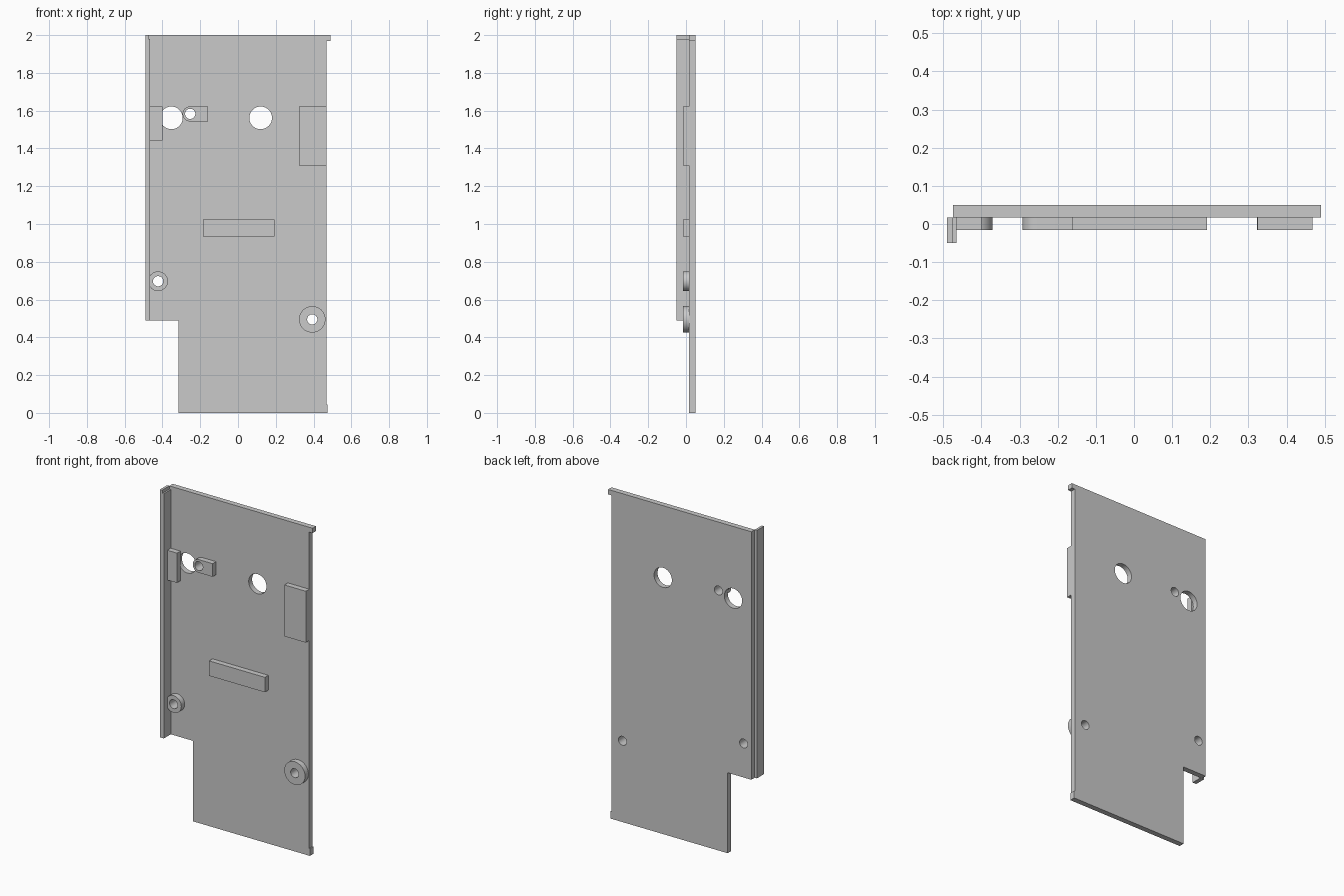
import bpy, bmesh, math

if "Cube" in bpy.data.objects:
    bpy.data.objects.remove(bpy.data.objects["Cube"])

grey = bpy.data.materials.new("light grey")
grey.diffuse_color = (0.59, 0.59, 0.59, 1)
grey.use_nodes = True
grey.node_tree.nodes["Principled BSDF"].inputs["Base Color"].default_value = grey.diffuse_color

FRONT, FACE, BACK = -0.016, 0.017, 0.05   # raised pads, plate front, plate back


def prism(name, pts, y0, y1):
    """Extrude an x-z outline from y0 to y1."""
    bm = bmesh.new()
    face = bm.faces.new([bm.verts.new((x, y0, z)) for x, z in pts])
    ext = bmesh.ops.extrude_face_region(bm, geom=[face])
    verts = [g for g in ext["geom"] if isinstance(g, bmesh.types.BMVert)]
    bmesh.ops.translate(bm, verts=verts, vec=(0, y1 - y0, 0))
    bmesh.ops.recalc_face_normals(bm, faces=bm.faces)
    me = bpy.data.meshes.new(name)
    bm.to_mesh(me)
    bm.free()
    me.materials.append(grey)
    ob = bpy.data.objects.new(name, me)
    bpy.context.collection.objects.link(ob)
    return ob


def arc(x, z, r, a0=0, a1=360, n=48):
    count = n if a1 - a0 == 360 else n + 1
    angles = [math.radians(a0 + (a1 - a0) * i / n) for i in range(count)]
    return [(x + r * math.cos(a), z + r * math.sin(a)) for a in angles]


def box(x0, x1, z0, z1):
    return [(x0, z0), (x1, z0), (x1, z1), (x0, z1)]


def drill(ob, holes):
    """Cut round holes straight through along y."""
    for x, z, r in holes:
        cutter = prism("hole_cutter", arc(x, z, r), -0.2, 0.2)
        mod = ob.modifiers.new("hole", 'BOOLEAN')
        mod.operation, mod.solver, mod.object = 'DIFFERENCE', 'EXACT', cutter
        bpy.context.view_layer.objects.active = ob
        bpy.ops.object.modifier_apply(modifier=mod.name)
        bpy.data.objects.remove(cutter)


def smooth(ob):
    bpy.ops.object.select_all(action='DESELECT')
    ob.select_set(True)
    bpy.context.view_layer.objects.active = ob
    bpy.ops.object.shade_smooth_by_angle(angle=math.radians(30))


# Screw holes
tab_hole = (-0.253, 1.583, 0.027)
left_hole = (-0.423, 0.697, 0.027)
right_hole = (0.393, 0.495, 0.027)

# Main plate with lower notch, top lip and small foot at the right edge
plate = prism("plate", [
    (-0.315, 0), (0.473, 0), (0.473, 0.045), (0.468, 0.045), (0.468, 1.97),
    (0.49, 1.97), (0.49, 2), (-0.475, 2), (-0.475, 0.49), (-0.315, 0.49)], FACE, BACK)
drill(plate, [(-0.353, 1.562, 0.06), (0.12, 1.562, 0.06),
              tab_hole, left_hole, right_hole])
smooth(plate)

# Side flange, stepped at its top
prism("side_flange", [(-0.49, 0.49), (-0.465, 0.49), (-0.465, 1.98),
                      (-0.475, 1.98), (-0.475, 2), (-0.49, 2)], -0.05, FACE)

# Raised rectangular pads
for name, rect in (("left_pad", (-0.465, -0.4, 1.442, 1.623)),
                   ("right_pad", (0.324, 0.468, 1.31, 1.623)),
                   ("middle_bar", (-0.184, 0.192, 0.934, 1.025))):
    prism(name, box(*rect), FRONT, FACE)

# Round bosses
for name, hole, r in (("left_boss", left_hole, 0.052), ("right_boss", right_hole, 0.07)):
    boss = prism(name, arc(hole[0], hole[1], r), FRONT, FACE)
    drill(boss, [hole])
    smooth(boss)

# Round-ended tab
tab = prism("round_tab", arc(-0.253, 1.583, 0.04, 90, 270, 24)
            + [(-0.16, 1.543), (-0.16, 1.623)], FRONT, FACE)
drill(tab, [tab_hole])
smooth(tab)
